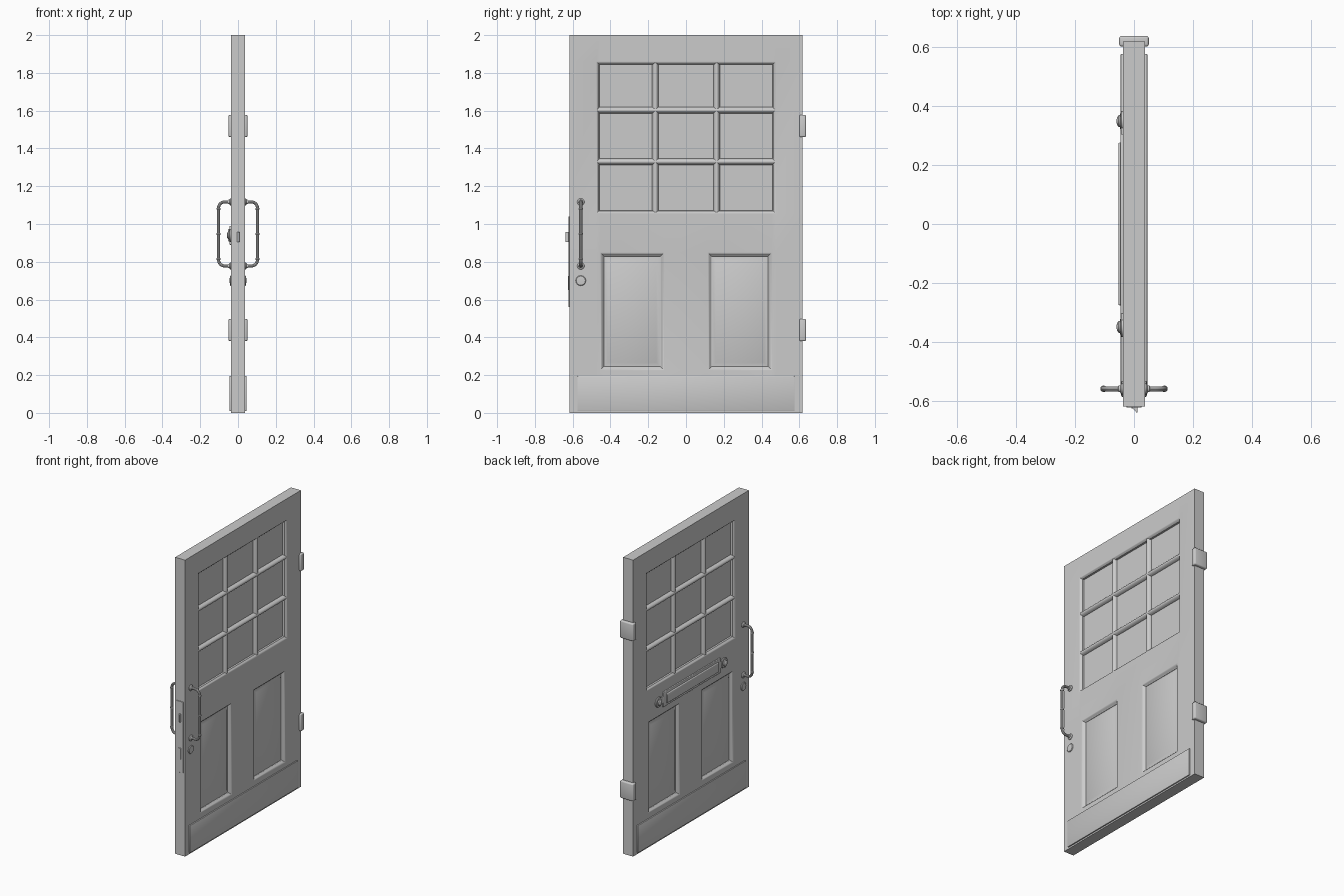
import bpy, bmesh, math
from mathutils import Vector

if "Cube" in bpy.data.objects:
    bpy.data.objects.remove(bpy.data.objects["Cube"])

HX, HY = 0.037, 0.617   # door half thickness and half width


def finish(name, bm, angle=35):
    bmesh.ops.remove_doubles(bm, verts=bm.verts, dist=1e-5)
    bmesh.ops.recalc_face_normals(bm, faces=bm.faces)
    me = bpy.data.meshes.new(name)
    bm.to_mesh(me)
    bm.free()
    ob = bpy.data.objects.new(name, me)
    bpy.context.collection.objects.link(ob)
    bpy.ops.object.select_all(action='DESELECT')
    ob.select_set(True)
    bpy.context.view_layer.objects.active = ob
    bpy.ops.object.shade_smooth_by_angle(angle=math.radians(angle))
    return ob


def box(name, x, y, z, bevel=0.0, seg=3):
    bm = bmesh.new()
    bmesh.ops.create_cube(bm, size=1)
    for v in bm.verts:
        v.co = [lo + (c + 0.5) * (hi - lo) for c, (lo, hi) in zip(v.co, (x, y, z))]
    if bevel:
        bmesh.ops.bevel(bm, geom=list(bm.edges), offset=bevel, segments=seg,
                        profile=0.5, affect='EDGES')
    return finish(name, bm)


def add_loft(bm, rings, start=True, end=True):
    loops = [[bm.verts.new(p) for p in r] for r in rings]
    n = len(rings[0])
    for a, b in zip(loops, loops[1:]):
        for i in range(n):
            bm.faces.new((a[i], a[(i + 1) % n], b[(i + 1) % n], b[i]))
    if start:
        bm.faces.new(loops[0])
    if end:
        bm.faces.new(loops[-1])


def loft(name, rings):
    bm = bmesh.new()
    add_loft(bm, rings)
    return finish(name, bm)


def ring(c, axis, ra, rb=None, n=24):
    # ellipse around c, perpendicular to the given axis index
    rb = rb or ra
    out = []
    for i in range(n):
        t = 2 * math.pi * i / n
        p = Vector(c)
        p[(axis + 1) % 3] += ra * math.cos(t)
        p[(axis + 2) % 3] += rb * math.sin(t)
        out.append(p)
    return out


def turned(name, y, z, side, profile):
    # lathe on the x axis; profile is (radius, x)
    return loft(name, [ring((side * x, y, z), 0, r) for r, x in profile])


# Door slab: flat stiles and rails, with moulded openings on both faces
window = (-0.475, 0.475, 1.055, 1.86)
panels = [(-0.455, -0.115, 0.225, 0.85), (0.115, 0.455, 0.225, 0.85)]
window_mould = [(0, HX), (0.003, 0.036), (0.008, 0.032), (0.012, 0.026),
                (0.015, 0.024), (0.016, 0.012)]
panel_mould = [(0, HX), (0.004, 0.036), (0.01, 0.031), (0.015, 0.024),
               (0.019, 0.022), (0.021, 0.018), (0.024, 0.018), (0.042, 0.026)]
openings = [(window, window_mould)] + [(p, panel_mould) for p in panels]
ys = sorted({-HY, HY} | {v for r, _ in openings for v in r[:2]})
zs = sorted({0.0, 2.0} | {v for r, _ in openings for v in r[2:]})
bm = bmesh.new()
for s in (-1, 1):
    for y0, y1 in zip(ys, ys[1:]):
        for z0, z1 in zip(zs, zs[1:]):
            cy, cz = (y0 + y1) / 2, (z0 + z1) / 2
            if any(r[0] < cy < r[1] and r[2] < cz < r[3] for r, _ in openings):
                continue
            bm.faces.new([bm.verts.new((s * HX, y, z)) for y, z in
                          ((y0, z0), (y1, z0), (y1, z1), (y0, z1))][::s])
    for (y0, y1, z0, z1), mould in openings:
        add_loft(bm, [[(s * x, y, z) for y, z in
                       ((y0 + d, z0 + d), (y1 - d, z0 + d), (y1 - d, z1 - d), (y0 + d, z1 - d))]
                      for d, x in mould], start=False)
corners = ((-HX, -HY), (HX, -HY), (HX, HY), (-HX, HY))
for z in (0, 2):
    bm.faces.new([bm.verts.new((x, y, z)) for x, y in corners])
for y in (-HY, HY):
    for z0, z1 in zip(zs, zs[1:]):
        bm.faces.new([bm.verts.new((x, y, z)) for x, z in
                      ((-HX, z0), (HX, z0), (HX, z1), (-HX, z1))])
finish("door_slab", bm, 30)

# Glazing bars
for y in (-0.162, 0.162):
    loft("glazing_bar_vertical", [ring((0, y, z), 2, 0.033, 0.0185) for z in (1.058, 1.857)])
for z in (1.603, 1.33):
    loft("glazing_bar_horizontal", [ring((0, y, z), 1, 0.0185, 0.034) for y in (-0.472, 0.472)])

# Hinges wrapping the back edge
for z in (0.38, 1.46):
    box("hinge", (-0.05, 0.05), (0.6, 0.636), (z, z + 0.118), 0.008)

for s in (-1, 1):
    # Kick plate
    box("kick_plate", sorted((s * 0.03, s * 0.045)), (-0.575, 0.575), (0.01, 0.195), 0.003, 2)

    # Pull handle
    hy, top, bot, out, rad = -0.557, 1.117, 0.778, 0.103, 0.032
    path = [(0.03, top)]
    path += [(out - rad + rad * math.sin(a), top - rad + rad * math.cos(a))
             for a in [i * math.pi / 16 for i in range(9)]]
    path += [(x, top + bot - z) for x, z in reversed(path)]
    cu = bpy.data.curves.new("pull_handle", 'CURVE')
    cu.dimensions = '3D'
    cu.bevel_depth, cu.bevel_resolution, cu.use_fill_caps = 0.0085, 3, True
    sp = cu.splines.new('POLY')
    sp.points.add(len(path) - 1)
    for p, (x, z) in zip(sp.points, path):
        p.co = (s * x, hy, z, 1)
    ob = bpy.data.objects.new("pull_handle", cu)
    bpy.context.collection.objects.link(ob)
    bpy.ops.object.select_all(action='DESELECT')
    ob.select_set(True)
    bpy.context.view_layer.objects.active = ob
    bpy.ops.object.convert(target='MESH')
    bpy.ops.object.shade_smooth_by_angle(angle=math.radians(35))

    # Beads on the grip and roses at the door
    for z in (1.08, 0.9475, 0.815):
        loft("handle_bead", [ring((s * out, hy, z + d), 2, r) for d, r in
                             ((-0.006, 0.008), (-0.003, 0.011), (0.003, 0.011), (0.006, 0.008))])
    for z in (top, bot):
        turned("handle_rose", hy, z, s, [(0.019, 0.034), (0.019, 0.041), (0.016, 0.044),
                                         (0.012, 0.046), (0.011, 0.052), (0.008, 0.054)])

    # Keyhole cover
    turned("keyhole_cover", hy, 0.70, s, [(0.027, 0.034), (0.027, 0.040), (0.024, 0.043),
                                          (0.008, 0.044)])

# Letter plate on the -x face
lz = 0.94
box("letter_plate", (-0.046, -0.03), (-0.305, 0.305), (lz - 0.05, lz + 0.05), 0.004)
box("letter_flap", (-0.053, -0.04), (-0.275, 0.275), (lz - 0.033, lz + 0.033), 0.005)
for s in (-1, 1):
    box("letter_plate_neck", (-0.044, -0.03), sorted((s * 0.29, s * 0.345)),
        (lz - 0.024, lz + 0.024), 0.003)
    turned("letter_plate_ear", s * 0.348, lz, -1, [(0.034, 0.034), (0.034, 0.043), (0.031, 0.046),
                                                   (0.021, 0.047), (0.019, 0.053),
                                                   (0.013, 0.057), (0.005, 0.059)])

# Lock plate, latch and bolt on the front edge
box("lock_plate", (-0.025, 0.025), (-0.621, -0.61), (0.56, 1.04), 0.001, 1)
loft("latch", [[(-0.011, -0.615, z), (0.011, -0.615, z), (0.011, -0.637, z), (0.008, -0.637, z)]
               for z in (0.905, 0.957)])
box("dead_bolt", (-0.009, 0.009), (-0.624, -0.61), (0.65, 0.725), 0.001, 1)
